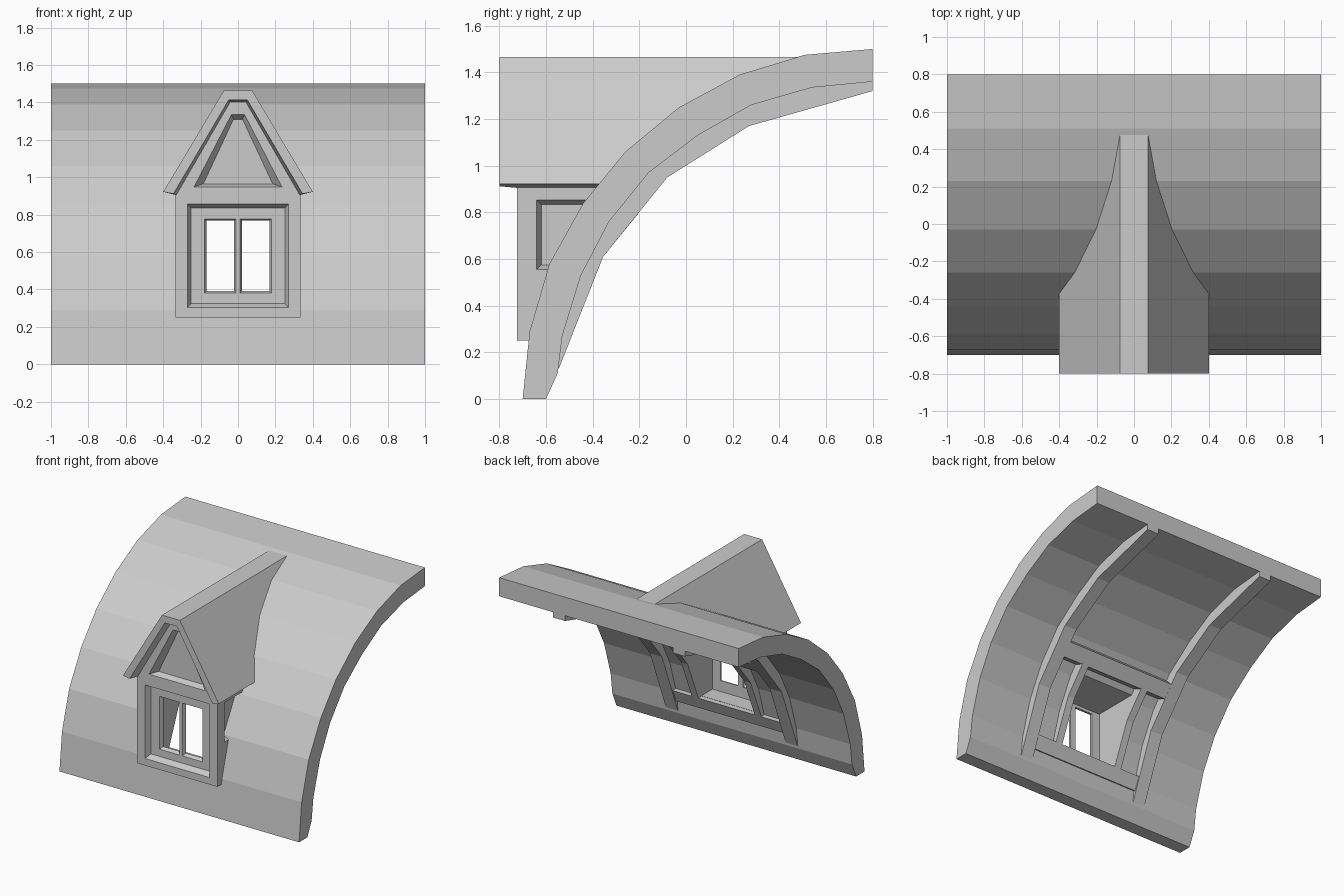
import bpy, bmesh

if "Cube" in bpy.data.objects:
    bpy.data.objects.remove(bpy.data.objects["Cube"])


def loft(name, axis, sections):
    """Closed solid through sections [(position, profile)] along x or y."""
    bm = bmesh.new()
    rings = []
    for pos, prof in sections:
        rings.append([bm.verts.new((pos, a, b) if axis == 'x' else (a, pos, b)) for a, b in prof])
    n = len(rings[0])
    for r, s in zip(rings, rings[1:]):
        for i in range(n):
            bm.faces.new((r[i], r[(i + 1) % n], s[(i + 1) % n], s[i]))
    bm.faces.new(rings[0])
    bm.faces.new(rings[-1])
    bmesh.ops.recalc_face_normals(bm, faces=bm.faces)
    me = bpy.data.meshes.new(name)
    bm.to_mesh(me)
    bm.free()
    ob = bpy.data.objects.new(name, me)
    bpy.context.collection.objects.link(ob)
    return ob


def cut(target, cutter, keep=False):
    mod = target.modifiers.new("cut", 'BOOLEAN')
    mod.operation, mod.solver, mod.object = 'DIFFERENCE', 'EXACT', cutter
    bpy.context.view_layer.objects.active = target
    bpy.ops.object.modifier_apply(modifier=mod.name)
    if not keep:
        bpy.data.objects.remove(cutter)


def rect(a0, a1, b0, b1):
    return [(a0, b0), (a1, b0), (a1, b1), (a0, b1)]


def mirrored(half):
    return half + [(-a, b) for a, b in reversed(half)]


# Curved roof shell
outer = [(-.70, 0), (-.67, .29), (-.585, .58), (-.44, .84), (-.26, 1.06),
         (-.03, 1.25), (.23, 1.39), (.51, 1.475), (.80, 1.50)]
inner = [(-.60, 0), (-.53, .27), (-.45, .53), (-.33, .76), (-.16, .97),
         (.05, 1.13), (.28, 1.26), (.54, 1.335), (.80, 1.36)]
shell_profile = outer + inner[:0:-1] + [(-.55, .11), inner[0]]
shell = loft("curved_roof", 'x', [(-1, shell_profile), (1, shell_profile)])

# Dormer walls with gable
wall_profile = mirrored([(.335, .25), (.335, .93), (.05, 1.43)])
walls = loft("dormer_walls", 'y', [(-.725, wall_profile), (.5, wall_profile)])

# Dormer roof: chevron with chamfered front edge
front = mirrored([(.075, 1.465), (.40, .922), (.345, .912), (.05, 1.413)])
back = mirrored([(.075, 1.465), (.40, .922), (.33, .905), (.042, 1.402)])
front, back = [p[:4] + p[4:] for p in (front, back)]
roof = loft("dormer_roof", 'y', [(-.80, front), (-.725, back), (.62, back)])

# Trim everything that would come through the shell
mid = [((a + c) / 2, (b + d) / 2) for (a, b), (c, d) in zip(outer, inner)]
below = mid + [(2, 1.43), (2, -1), (-.65, -1)]
trim = loft("trim_cutter", 'x', [(-1.2, below), (1.2, below)])
trim.hide_render = True
cut(walls, trim, keep=True)
cut(roof, trim)

# Side recesses
for s in (-1, 1):
    big, small = rect(-.64, -.36, .555, .852), rect(-.62, -.36, .575, .833)
    cut(walls, loft("side_recess", 'x', [(s * .36, big), (s * .335, big), (s * .29, small)]))

# Gable recess
big = mirrored([(.235, .948), (.035, 1.335)])
small = mirrored([(.185, .965), (.024, 1.31)])
cut(walls, loft("gable_recess", 'y', [(-.76, big), (-.725, big), (-.68, small)]))

# Window recess
big, small = rect(-.27, .27, .303, .857), rect(-.25, .25, .325, .835)
cut(walls, loft("window_recess", 'y', [(-.76, big), (-.725, big), (-.68, small)]))

# Room inside the dormer, open through the shell
room_profile = rect(-.235, .235, .31, .79)
room = loft("room_cutter", 'y', [(-.65, room_profile), (0, room_profile)])
room.hide_render = True
cut(walls, room, keep=True)
cut(shell, room)

# Two window panes
for s in (-1, 1):
    big, small = rect(s * .012, s * .178, .38, .778), rect(s * .022, s * .168, .392, .768)
    cut(walls, loft("pane", 'y', [(-.70, big), (-.68, big), (-.66, small), (-.60, small)]))

# Rafters and opening posts under the shell
rafter = [(-.545, .13), (-.355, .61), (-.08, .95), (.27, 1.17), (.80, 1.32),
          (.80, 1.40), (.25, 1.28), (-.13, 1.05), (-.42, .68), (-.57, .16)]
post = [(-.486, .30), (-.355, .61), (-.20, .80), (-.30, .86), (-.42, .68), (-.54, .30)]
for s, side in ((-1, "left"), (1, "right")):
    loft("rafter_" + side, 'x', [(s * .45, rafter), (s * .55, rafter)])
    loft("opening_post_" + side, 'x', [(s * .235, post), (s * .29, post)])

# Cross rails above and below the opening
lower = [(-.525, .21), (-.484, .305), (-.54, .31), (-.57, .22)]
upper = [(-.206, .795), (-.137, .88), (-.22, .96), (-.31, .84)]
for name, prof in (("lower_rail", lower), ("upper_rail", upper)):
    loft(name, 'x', [(-.45, prof), (.45, prof)])
